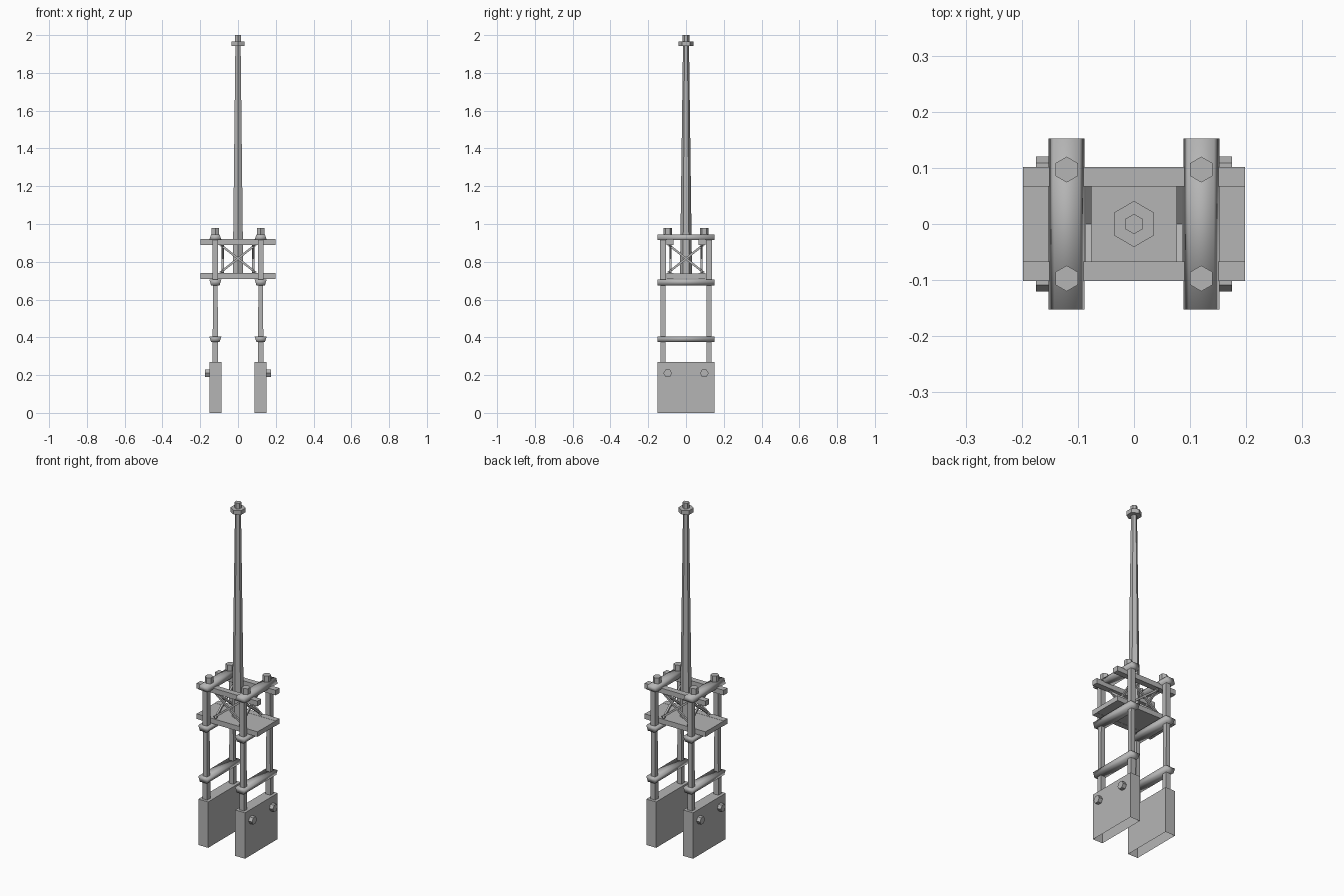
import bpy, bmesh
from math import pi
from mathutils import Vector, Matrix

if "Cube" in bpy.data.objects:
    bpy.data.objects.remove(bpy.data.objects["Cube"], do_unlink=True)

GREY = (0.46, 0.46, 0.46, 1)
mat = bpy.data.materials.new("plain grey")
mat.use_nodes = True
mat.diffuse_color = GREY
mat.node_tree.nodes["Principled BSDF"].inputs["Base Color"].default_value = GREY


def finish(name, bm, smooth=False):
    bmesh.ops.recalc_face_normals(bm, faces=bm.faces)
    me = bpy.data.meshes.new(name)
    for f in bm.faces:
        f.smooth = smooth
    bm.to_mesh(me)
    bm.free()
    me.materials.append(mat)
    ob = bpy.data.objects.new(name, me)
    bpy.context.collection.objects.link(ob)
    return ob


def prism(name, start, end, r1, r2, sides=6, spin=0):
    """Straight or tapered bar between two points."""
    start, end = Vector(start), Vector(end)
    axis = end - start
    bm = bmesh.new()
    turn = axis.to_track_quat('Z', 'Y').to_matrix().to_4x4()
    place = Matrix.Translation((start + end) / 2) @ turn @ Matrix.Rotation(spin, 4, 'Z')
    bmesh.ops.create_cone(bm, cap_ends=True, segments=sides, radius1=r1, radius2=r2,
                          depth=axis.length, matrix=place)
    return finish(name, bm)


def box(name, centre, size, smooth=False, top=1, bottom=1, open_base=False):
    """Box whose top or bottom can be narrowed along x, or its base left open."""
    bm = bmesh.new()
    bmesh.ops.create_cube(bm, size=1)
    for v in bm.verts:
        v.co.x *= top if v.co.z > 0 else bottom
        v.co = Vector(a * b for a, b in zip(v.co, size)) + Vector(centre)
    if open_base:
        bm.faces.ensure_lookup_table()
        low = min(bm.faces, key=lambda f: f.calc_center_median().z)
        bmesh.ops.delete(bm, geom=[low], context='FACES_ONLY')
    return finish(name, bm, smooth)


# Two leg frames
for side, s in (("right", -1), ("left", 1)):
    x = 0.12 * s
    box(side + "_foot_shell", (x, 0, 0.135), (0.064, 0.304, 0.27), open_base=True)
    box(side + "_lower_tie", (x, 0, 0.39), (0.064, 0.304, 0.03), True, bottom=0.7)
    box(side + "_upper_tie", (x, 0, 0.69), (0.064, 0.304, 0.03), True, bottom=0.7)
    box(side + "_top_beam", (x, 0, 0.93), (0.064, 0.304, 0.03), True, top=0.7)
    for end, t in (("front", -1), ("back", 1)):
        tag = f"{end}_{side}_"
        y = 0.122 * t
        box(tag + "lower_post", (x, y, 0.32), (0.03, 0.028, 0.11))
        box(tag + "middle_post", (x, y, 0.54), (0.028, 0.026, 0.275), top=0.85)
        box(tag + "tower_post", (x, y, 0.81), (0.03, 0.03, 0.215))
        prism(tag + "top_bolt", (x, 0.097 * t, 0.94), (x, 0.097 * t, 0.98), 0.023, 0.023,
              spin=pi / 6 * 0)
        prism(tag + "foot_bolt", (0.148 * s, 0.097 * t, 0.21), (0.175 * s, 0.097 * t, 0.21),
              0.023, 0.023, spin=pi / 6)

# Deck and rails
box("deck", (0, 0, 0.725), (0.396, 0.134, 0.028))
for end, t in (("front", -1), ("back", 1)):
    box(end + "_deck_rail", (0, 0.0845 * t, 0.725), (0.396, 0.035, 0.03))
    box(end + "_top_rail", (0, 0.0845 * t, 0.905), (0.396, 0.035, 0.03))
    # Cross braces on all four sides
    for way, d in (("rising", 1), ("falling", -1)):
        prism(f"{end}_{way}_brace", (-0.095 * d, 0.083 * t, 0.742), (0.095 * d, 0.083 * t, 0.892),
              0.008, 0.008, 4, pi / 4)
        prism(f"{'left' if t > 0 else 'right'}_{way}_brace", (0.081 * t, -0.095 * d, 0.742),
              (0.081 * t, 0.095 * d, 0.892), 0.008, 0.008, 4, pi / 4)

# Tapered mast with nut and tip
prism("mast", (0, 0, 0.735), (0, 0, 1.95), 0.032, 0.016)
prism("mast_nut", (0, 0, 1.942), (0, 0, 1.967), 0.041, 0.041)
prism("mast_tip", (0, 0, 1.96), (0, 0, 2.0), 0.018, 0.018)
